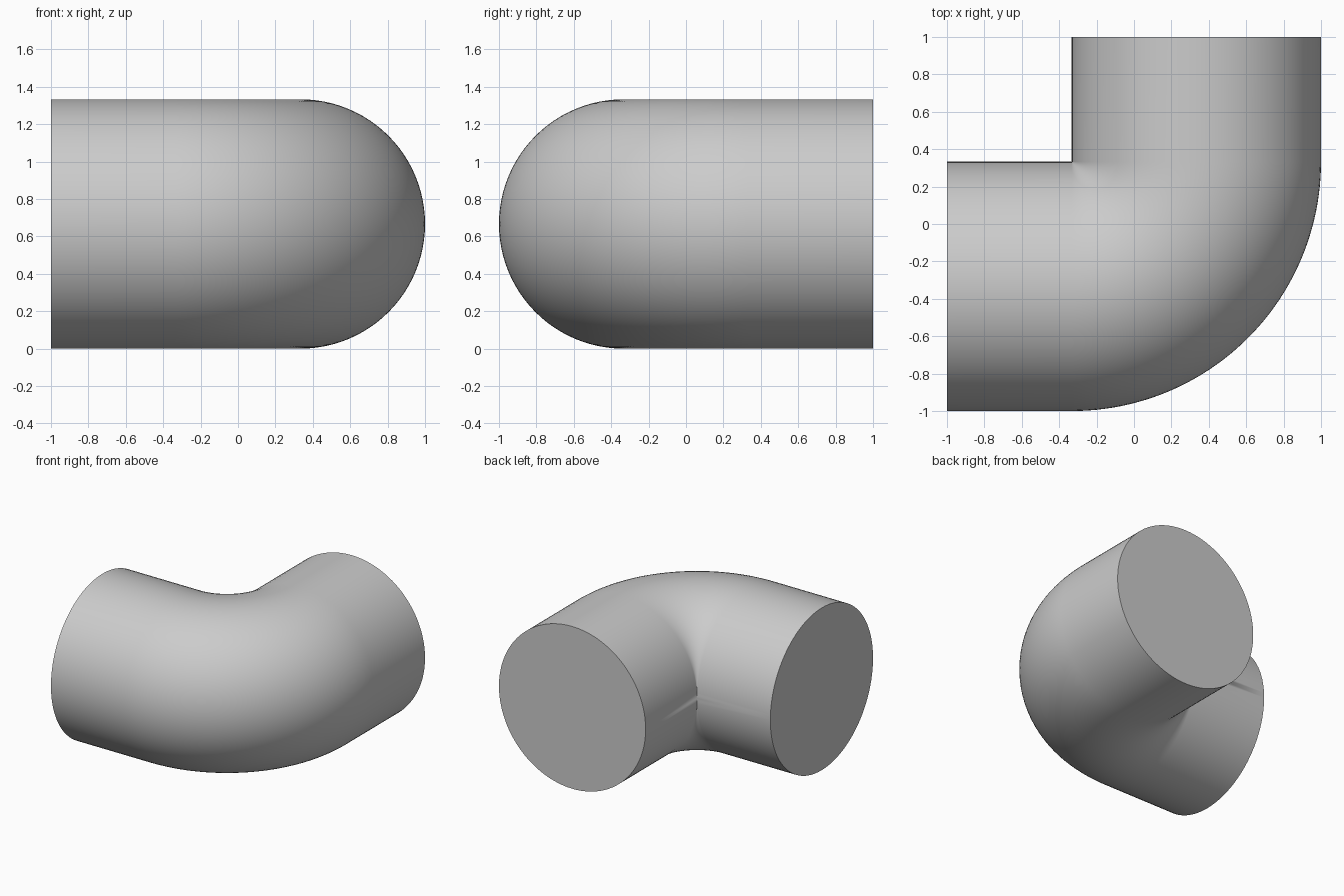
import bpy
import bmesh
import math
from mathutils import Vector

cube = bpy.data.objects.get("Cube")
if cube:
    bpy.data.objects.remove(cube, do_unlink=True)

RADIUS = 2 / 3          # pipe radius, also the bend radius
SIDES = 96
BEND_STEPS = 48
PIVOT = Vector((-1 / 3, 1 / 3, RADIUS))

# Flat grey
grey = bpy.data.materials.new("light_grey")
grey.use_nodes = True
colour = (0.6, 0.6, 0.6, 1)
grey.diffuse_color = colour
grey.node_tree.nodes["Principled BSDF"].inputs["Base Color"].default_value = colour

bm = bmesh.new()


def add_ring(centre, outward):
    """Circle of vertices in the plane of the outward direction and z."""
    ring = []
    for i in range(SIDES):
        a = math.tau * i / SIDES
        offset = outward * math.cos(a) + Vector((0, 0, math.sin(a)))
        ring.append(bm.verts.new(centre + offset * RADIUS))
    return ring


# Rings along the path: open end, quarter bend, open end
rings = [add_ring(Vector((-1, -1 / 3, RADIUS)), Vector((0, -1, 0)))]
for step in range(BEND_STEPS + 1):
    a = math.pi / 2 * step / BEND_STEPS
    outward = Vector((math.sin(a), -math.cos(a), 0))
    rings.append(add_ring(PIVOT + outward * RADIUS, outward))
rings.append(add_ring(Vector((1 / 3, 1, RADIUS)), Vector((1, 0, 0))))

# Pipe wall
for near, far in zip(rings, rings[1:]):
    for i in range(SIDES):
        j = (i + 1) % SIDES
        bm.faces.new((near[i], near[j], far[j], far[i]))

# Flat end caps
bm.faces.new(rings[0])
bm.faces.new(rings[-1])

# Weld the pinched inner corner of the bend
bmesh.ops.remove_doubles(bm, verts=bm.verts, dist=0.0001)
bmesh.ops.recalc_face_normals(bm, faces=bm.faces)

mesh = bpy.data.meshes.new("pipe_elbow")
bm.to_mesh(mesh)
bm.free()
mesh.materials.append(grey)
elbow = bpy.data.objects.new("pipe_elbow", mesh)
bpy.context.collection.objects.link(elbow)

# Smooth wall, sharp cap rims
bpy.ops.object.select_all(action='DESELECT')
elbow.select_set(True)
bpy.context.view_layer.objects.active = elbow
bpy.ops.object.shade_smooth_by_angle(angle=math.radians(40))
